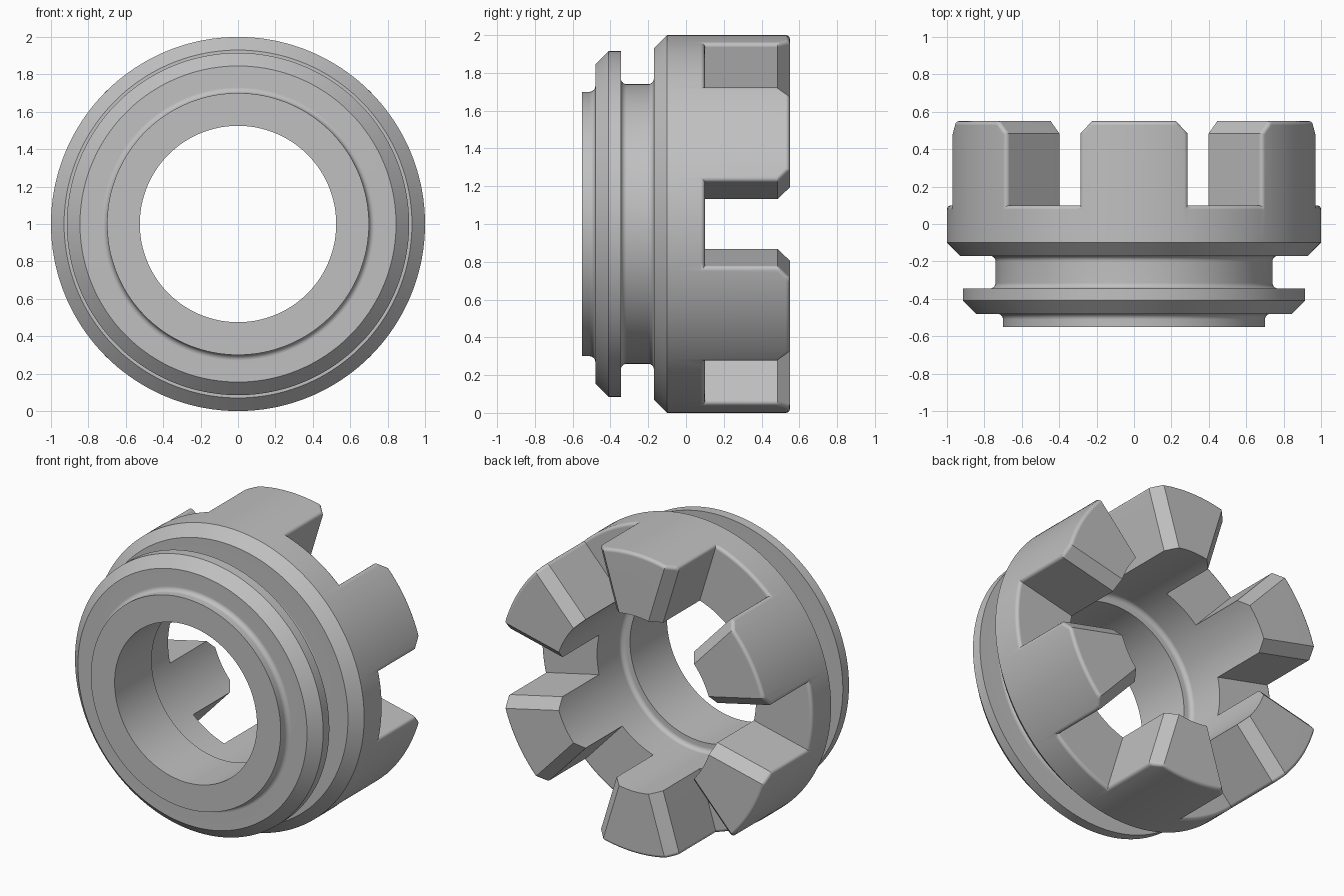
import bpy, bmesh, math
from math import sin, cos, tan, radians, pi, hypot

if "Cube" in bpy.data.objects:
    bpy.data.objects.remove(bpy.data.objects["Cube"], do_unlink=True)

SEGMENTS = 180
TEETH = 6
SLOT_HALF = radians(13)
FLOOR, CHAMFER_START, END = 0.1, 0.485, 0.55


def arc(r, y, size, start, stop, steps=4):
    """Points of a fillet as (radius, y); angle 0 points outward, 90 to the back."""
    angles = [radians(start + (stop - start) * i / steps) for i in range(steps + 1)]
    return [(r + size * cos(a), y + size * sin(a)) for a in angles]


def make_object(name, bm):
    bmesh.ops.recalc_face_normals(bm, faces=bm.faces)
    mesh = bpy.data.meshes.new(name)
    bm.to_mesh(mesh)
    bm.free()
    obj = bpy.data.objects.new(name, mesh)
    bpy.context.collection.objects.link(obj)
    return obj


def bridge(bm, loops):
    for a, b in zip(loops, loops[1:]):
        for i in range(len(a)):
            j = (i + 1) % len(a)
            bm.faces.new((a[i], a[j], b[j], b[i]))


# Turned body: nose, flange, groove, main drum and stepped bore
profile = [(0.525, -END), (0.70, -END)]
profile += arc(0.73, -0.51, 0.03, 180, 90)
profile += [(0.845, -0.48), (0.915, -0.41), (0.915, -0.345)]
profile += arc(0.77, -0.315, 0.03, 270, 180)[0:]
profile += arc(0.77, -0.20, 0.03, 180, 90)
profile += [(0.93, -0.17), (1.0, -0.10), (1.0, END), (0.586, END)]
profile += arc(0.556, -0.13, 0.03, 0, -90)
profile += [(0.525, -0.16)]

bm = bmesh.new()
rings = []
for i in range(SEGMENTS):
    a = 2 * pi * i / SEGMENTS
    rings.append([bm.verts.new((r * cos(a), y, 1 + r * sin(a))) for r, y in profile])
bridge(bm, rings + rings[:1])
body = make_object("toothed_ring", bm)

# Slot cutters: radial wedges whose mouth flares to chamfer the teeth
bm = bmesh.new()
for k in range(TEETH):
    turn = 2 * pi * k / TEETH
    loops = []
    for y, flare in ((FLOOR, 0), (CHAMFER_START, 0), (END + 0.01, END + 0.01 - CHAMFER_START)):
        loop = []
        for x, side in ((0.45, -1), (1.3, -1), (1.3, 1), (0.45, 1)):
            w = side * (x * tan(SLOT_HALF) + flare / cos(SLOT_HALF))
            loop.append(bm.verts.new((x * cos(turn) - w * sin(turn), y,
                                      1 + x * sin(turn) + w * cos(turn))))
        loops.append(loop)
    bridge(bm, loops)
    bm.faces.new(loops[0])
    bm.faces.new(loops[-1])
cutter = make_object("slot_cutter", bm)
cutter.hide_render = True

cut = body.modifiers.new("slots", "BOOLEAN")
cut.operation = "DIFFERENCE"
cut.solver = "EXACT"
cut.object = cutter
bpy.context.view_layer.update()
mesh = bpy.data.meshes.new_from_object(body.evaluated_get(bpy.context.evaluated_depsgraph_get()))
body.modifiers.clear()
body.data = mesh
bpy.data.objects.remove(cutter, do_unlink=True)

# Round the outer rim of the teeth and slots
bm = bmesh.new()
bm.from_mesh(mesh)
bmesh.ops.remove_doubles(bm, verts=bm.verts, dist=0.0001)


def on_rim(v):
    return hypot(v.co.x, v.co.z - 1) > 0.995 and v.co.y > 0.05


rim = [e for e in bm.edges if all(on_rim(v) for v in e.verts)
       and len(e.link_faces) == 2 and e.calc_face_angle() > radians(30)]
bmesh.ops.bevel(bm, geom=rim, offset=0.022, offset_type="OFFSET", segments=4,
                profile=0.5, affect="EDGES", clamp_overlap=False)
bm.to_mesh(mesh)
bm.free()

# Grey metal finish
grey = bpy.data.materials.new("plain_grey")
grey.use_nodes = True
colour = (0.53, 0.53, 0.53, 1)
grey.diffuse_color = colour
for node in grey.node_tree.nodes:
    if node.type == "BSDF_PRINCIPLED":
        node.inputs["Base Color"].default_value = colour
mesh.materials.clear()
mesh.materials.append(grey)
for poly in mesh.polygons:
    poly.material_index = 0

bpy.ops.object.select_all(action="DESELECT")
body.select_set(True)
bpy.context.view_layer.objects.active = body
bpy.ops.object.shade_smooth_by_angle(angle=radians(30))
normals = body.modifiers.new("flat_normals", "WEIGHTED_NORMAL")
normals.keep_sharp = True
